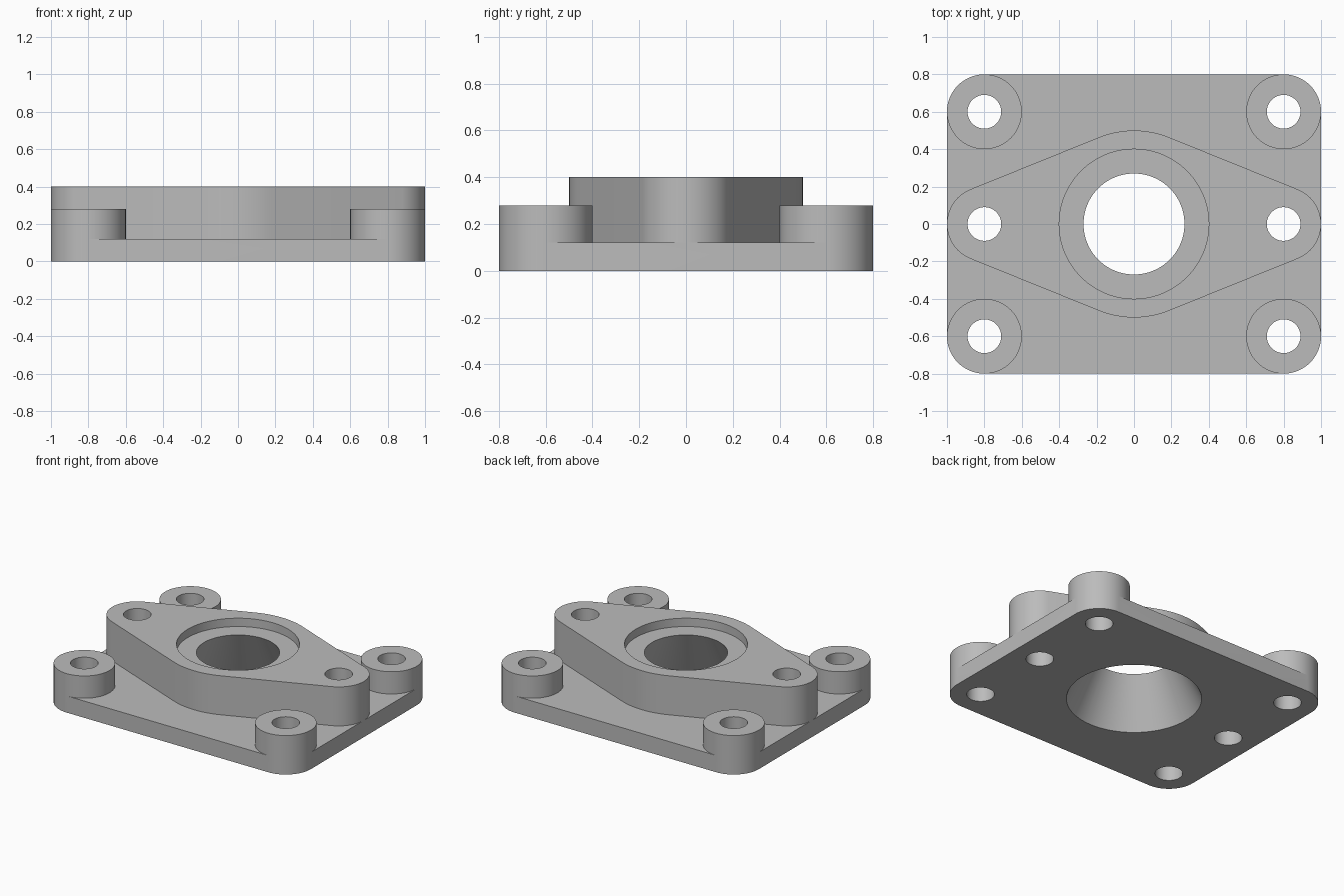
import bpy, bmesh
from math import cos, sin, tau
from mathutils import Vector
from mathutils.geometry import convex_hull_2d

cube = bpy.data.objects.get("Cube")
if cube:
    bpy.data.objects.remove(cube, do_unlink=True)

SEGMENTS = 96
PLATE_TOP, BOSS_TOP, FLANGE_TOP = 0.12, 0.28, 0.4
CORNERS = [(x, y) for x in (-0.8, 0.8) for y in (-0.6, 0.6)]
EARS = [(-0.8, 0), (0.8, 0)]

grey = bpy.data.materials.new("machined grey")
grey.use_nodes = True
COLOUR = (0.5, 0.5, 0.5, 1)
grey.diffuse_color = COLOUR
grey.node_tree.nodes["Principled BSDF"].inputs["Base Color"].default_value = COLOUR


def circle(x, y, r):
    steps = [tau * i / SEGMENTS for i in range(SEGMENTS)]
    return [Vector((x + r * cos(a), y + r * sin(a))) for a in steps]


def solid(name, sections):
    """Skin a stack of matching outlines, given as (outline, z)."""
    bm = bmesh.new()
    rings = [[bm.verts.new((p.x, p.y, z)) for p in outline] for outline, z in sections]
    for low, high in zip(rings, rings[1:]):
        for i in range(len(low)):
            bm.faces.new((low[i - 1], low[i], high[i], high[i - 1]))
    bm.faces.new(rings[0])
    bm.faces.new(rings[-1])
    bmesh.ops.recalc_face_normals(bm, faces=bm.faces)
    mesh = bpy.data.meshes.new(name)
    bm.to_mesh(mesh)
    bm.free()
    mesh.materials.append(grey)
    obj = bpy.data.objects.new(name, mesh)
    bpy.context.collection.objects.link(obj)
    return obj


def hull_prism(name, circles, z0, z1):
    """Prism whose outline wraps tightly around a set of circles."""
    points = [p for c in circles for p in circle(*c)]
    outline = [points[i] for i in convex_hull_2d(points)]
    return solid(name, [(outline, z0), (outline, z1)])


def combine(target, tool, operation):
    bpy.context.view_layer.objects.active = target
    mod = target.modifiers.new(operation.lower(), "BOOLEAN")
    mod.operation, mod.solver, mod.object = operation, "EXACT", tool
    bpy.ops.object.modifier_apply(modifier=mod.name)
    bpy.data.objects.remove(tool, do_unlink=True)


# Rounded base plate, with the diamond flange and corner bosses fused on top
body = hull_prism("flanged_plate", [(x, y, 0.2) for x, y in CORNERS], 0, PLATE_TOP)
flange = hull_prism("flange", [(0, 0, 0.5)] + [(x, y, 0.2) for x, y in EARS],
                    PLATE_TOP, FLANGE_TOP)
combine(body, flange, "UNION")
for x, y in CORNERS:
    combine(body, hull_prism("corner_boss", [(x, y, 0.2)], PLATE_TOP, BOSS_TOP), "UNION")

# Bolt holes right through
for x, y in CORNERS + EARS:
    combine(body, hull_prism("bolt_hole", [(x, y, 0.09)], -0.1, 0.5), "DIFFERENCE")

# Central bore: tapered from below, with a shallow recess on top
bore_profile = [(0.49, -0.1), (0.27, 0.34), (0.4, 0.34), (0.4, 0.5)]
bore = solid("bore", [(circle(0, 0, r), z) for r, z in bore_profile])
combine(body, bore, "DIFFERENCE")

# Smooth walls, crisp edges
bpy.ops.object.select_all(action="DESELECT")
body.select_set(True)
bpy.context.view_layer.objects.active = body
bpy.ops.object.shade_smooth_by_angle()
